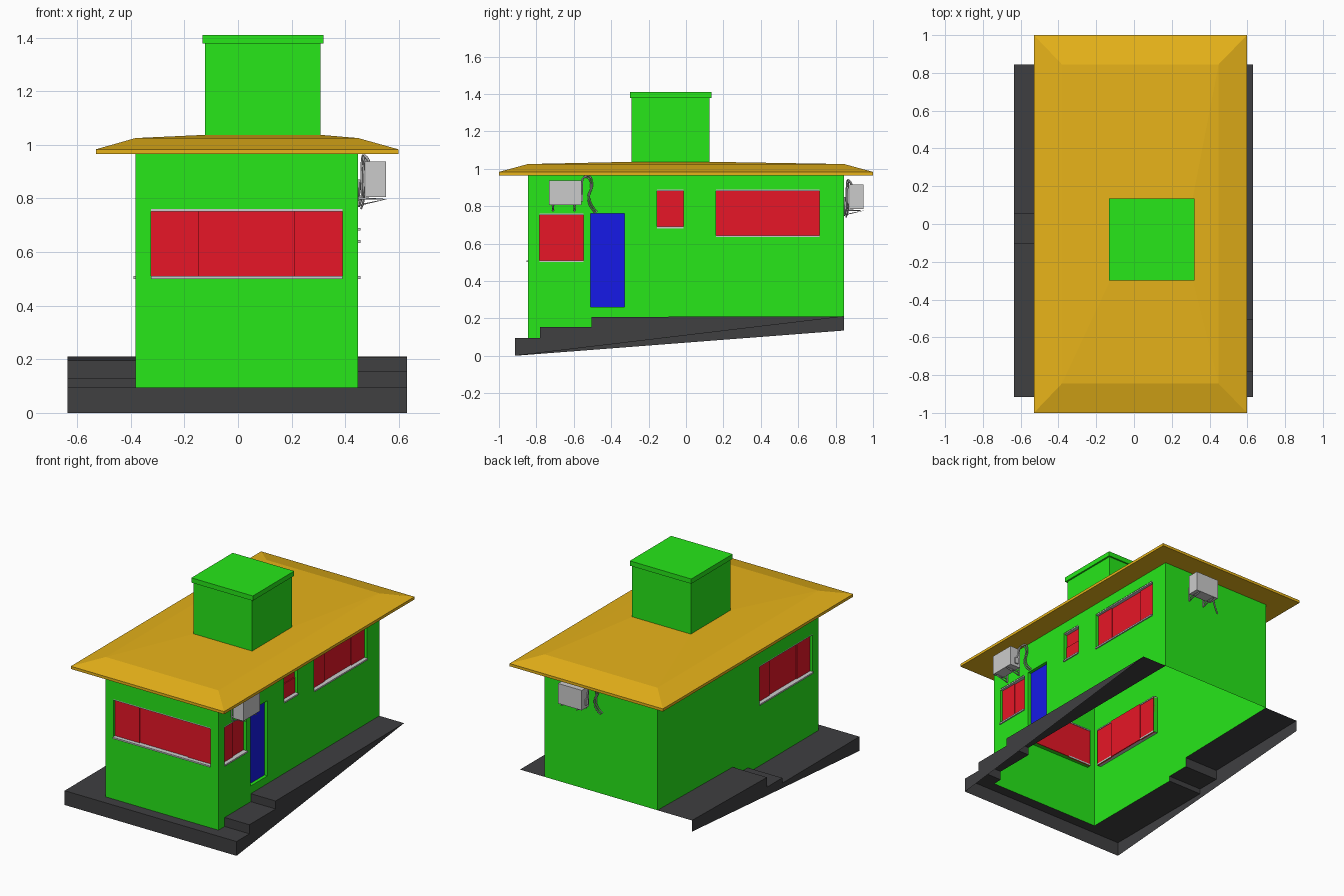
import bpy, bmesh
from mathutils import Vector

if "Cube" in bpy.data.objects:
    bpy.data.objects.remove(bpy.data.objects["Cube"])

def material(name, rgb):
    m = bpy.data.materials.new(name)
    m.diffuse_color = (*rgb, 1)
    m.use_nodes = True
    m.node_tree.nodes["Principled BSDF"].inputs["Base Color"].default_value = m.diffuse_color
    return m

GREEN = material("green", (0.02, 0.8, 0.01))
RED = material("red", (0.8, 0.008, 0.02))
BLUE = material("blue", (0.008, 0.01, 0.8))
OCHRE = material("ochre", (0.8, 0.45, 0.01))
DARK = material("dark", (0.05, 0.05, 0.053))

XL, XR, YF, YB, ZT = -0.382, 0.448, -0.845, 0.845, 0.965   # wall planes

def finish(bm, name, mat=None):
    me = bpy.data.meshes.new(name)
    bm.to_mesh(me)
    bm.free()
    ob = bpy.data.objects.new(name, me)
    bpy.context.collection.objects.link(ob)
    if mat:
        me.materials.append(mat)
    return ob

def face(bm, pts, n):
    """Add a face whose normal points towards n."""
    f = bm.faces.new([bm.verts.new(p) for p in pts])
    f.normal_update()
    if f.normal.dot(Vector(n)) < 0:
        f.normal_flip()

def box(name, a, b, mat=None):
    bm = bmesh.new()
    bmesh.ops.create_cube(bm, size=1)
    for v in bm.verts:
        v.co = [(a[i] + b[i]) / 2 + v.co[i] * abs(b[i] - a[i]) for i in range(3)]
    return finish(bm, name, mat)

def tube(name, pts, r, kind='POLY', res=0):
    cu = bpy.data.curves.new(name, 'CURVE')
    cu.dimensions = '3D'
    cu.bevel_depth, cu.bevel_resolution, cu.resolution_u = r, res, 4
    sp = cu.splines.new(kind)
    sp.points.add(len(pts) - 1)
    for p, q in zip(sp.points, pts):
        p.co = (*q, 1)
    if kind == 'NURBS':
        sp.use_endpoint_u, sp.order_u = True, 3
    tmp = bpy.data.objects.new(name, cu)
    bpy.context.collection.objects.link(tmp)
    me = bpy.data.meshes.new_from_object(tmp.evaluated_get(bpy.context.evaluated_depsgraph_get()))
    bpy.data.objects.remove(tmp)
    ob = bpy.data.objects.new(name, me)
    bpy.context.collection.objects.link(ob)

# stepped path profiles (y, z) along each side
STEP_R = [(-.915, .095), (-.78, .095), (-.78, .155), (-.505, .155), (-.505, .208), (.845, .21)]
STEP_L = [(-.915, .095), (-.105, .095), (-.105, .13), (.055, .13), (.055, .195), (.845, .21)]

# walls: map (along, height, depth into the house) to 3D
def right(u, v, d=0): return (XR - d, u, v)
def left(u, v, d=0): return (XL + d, u, v)
def front(u, v, d=0): return (u, YF + d, v)
def back(u, v, d=0): return (u, YB - d, v)

REVEAL = 0.03

def wall(name, to3d, outline, holes):
    bm = bmesh.new()
    n = (Vector(to3d(0, 0, 0)) - Vector(to3d(0, 0, 1))).normalized()
    edges = []
    loops = [outline] + [[(a, c), (b, c), (b, d), (a, d)] for a, b, c, d in holes]
    for lp in loops:
        vs = [bm.verts.new(to3d(*p)) for p in lp]
        edges += [bm.edges.new((vs[i - 1], vs[i])) for i in range(len(vs))]
    bmesh.ops.triangle_fill(bm, use_beauty=True, use_dissolve=False, edges=edges, normal=n)
    for f in bm.faces:
        f.normal_update()
        if f.normal.dot(n) < 0:
            f.normal_flip()
    # reveals around the openings
    for lp in loops[1:]:
        c = Vector(to3d(sum(p[0] for p in lp) / 4, sum(p[1] for p in lp) / 4))
        for i in range(4):
            p, q = lp[i - 1], lp[i]
            mid = (Vector(to3d(*p)) + Vector(to3d(*q))) / 2
            face(bm, [to3d(*p), to3d(*q), to3d(*q, REVEAL), to3d(*p, REVEAL)], c - mid)
    finish(bm, name, GREEN)

W_FRONT = (-.325, .39, .50, .76)
W_LEFT = (-.785, -.225, .50, .76)
W_R1 = (-.783, -.548, .50, .76)
W_R2 = (-.155, -.013, .68, .89)
W_R3 = (.16, .714, .634, .89)
DOOR = (-.51, -.33, .26, .76)

def side_outline(steps):
    return [(YF, .095)] + steps[1:] + [(YB, ZT), (YF, ZT)]

wall("right_wall", right, side_outline(STEP_R), [W_R1, W_R2, W_R3, DOOR])
wall("left_wall", left, side_outline(STEP_L), [W_LEFT])
wall("front_wall", front, [(XL, .095), (XR, .095), (XR, ZT), (XL, ZT)], [W_FRONT])
wall("back_wall", back, [(XL, .21), (XR, .21), (XR, ZT), (XL, ZT)], [])

# windows: red sliding panes with grey rail and sill
def window(name, to3d, rect, splits, stacked=False):
    a, b, c, d = rect
    cuts = [c if stacked else a] + splits + [d if stacked else b]
    for i, (p, q) in enumerate(zip(cuts, cuts[1:])):
        e = .018 + .006 * (i % 2)
        lo, hi = ((a, p), (b, q)) if stacked else ((p, c), (q, d))
        box(f"{name}_pane_{i}", to3d(*lo, e), to3d(*hi, e + .008), RED)
    box(name + "_rail", to3d(a, d - .008, .002), to3d(b, d, REVEAL))
    box(name + "_sill", to3d(a, c, -.008), to3d(b, c + .01, REVEAL))

window("front_window", front, W_FRONT, [-.145, .21])
window("left_window", left, W_LEFT, [-.645, -.36])
window("right_front_window", right, W_R1, [-.666])
window("right_small_window", right, W_R2, [.79], stacked=True)
window("right_back_window", right, W_R3, [.294, .575])
box("door", right(DOOR[0], DOOR[2], .022), right(DOOR[1], DOOR[3], .03), BLUE)

# path: open-bottomed shell around front and sides
bm = bmesh.new()
XO = (-.635, .63)
for xi, xo, steps, under in ((XL, XO[0], STEP_L, [(.845, .135), (-.915, 0)]),
                             (XR, XO[1], STEP_R, [(-.915, 0)])):
    for p, q in zip(steps, steps[1:]):
        face(bm, [(xi, *p), (xi, *q), (xo, *q), (xo, *p)], (0, -.5, 1))
    face(bm, [(xo, *p) for p in steps + under], (xo, 0, 0))
y0 = -.915
face(bm, [(XL, y0, .095), (XR, y0, .095), (XR, YF, .095), (XL, YF, .095)], (0, 0, 1))
face(bm, [(XO[0], y0, 0), (XO[1], y0, 0), (XO[1], y0, .095), (XO[0], y0, .095)], (0, -1, 0))
finish(bm, "path", DARK)

# stacked rectangles (x0, x1, y0, y1, z) joined into one solid
def stack(name, rings, mat):
    bm = bmesh.new()
    loops = [[bm.verts.new(p) for p in ((a, c, z), (b, c, z), (b, d, z), (a, d, z))]
             for a, b, c, d, z in rings]
    for lo, hi in zip(loops, loops[1:]):
        for i in range(4):
            bm.faces.new((lo[i - 1], lo[i], hi[i], hi[i - 1]))
    bm.faces.new(loops[0][::-1])
    bm.faces.new(loops[-1])
    bmesh.ops.recalc_face_normals(bm, faces=bm.faces)
    finish(bm, name, mat)

EAVE = (-.53, .598, -1, 1)
CH = (-.123, .308, -.291, .125)
CAP = (-.133, .319, -.30, .135)
stack("roof", [(*EAVE, ZT), (*EAVE, .983), (XL, XR, YF, YB, 1.025), (*CH, 1.037)], OCHRE)
stack("chimney", [(*CH, 1.03), (*CH, 1.378), (*CAP, 1.378), (*CAP, 1.41)], GREEN)

# air conditioners: P maps (out from wall, along wall, height)
def air_conditioner(name, P):
    box(name + "_case", P(.028, -.087, .805), P(.104, .087, .938))
    box(name + "_valve", P(.045, .087, .825), P(.07, .096, .865))
    for i, u in enumerate((-.065, .05)):
        tube(f"{name}_bracket_{i}", [P(.004, u, .87), P(.004, u, .775), P(.104, u, .797),
                                     P(.004, u, .80)], .005)
    hose = [(.055, .092, .85), (.04, .087, .93), (.025, .105, .965), (.015, .14, .96),
            (.012, .148, .90), (.012, .125, .86), (.016, .14, .80), (.003, .17, .77)]
    for i, s in enumerate((0, .008)):
        tube(f"{name}_hose_{i}", [P(o + s, u - s, z - s) for o, u, z in hose], .004, 'NURBS', 1)

air_conditioner("side_cooler", lambda o, u, z: (XR + o, -.646 + u, z))
air_conditioner("back_cooler", lambda o, u, z: (.19 - u, YB + o, z - .021))
